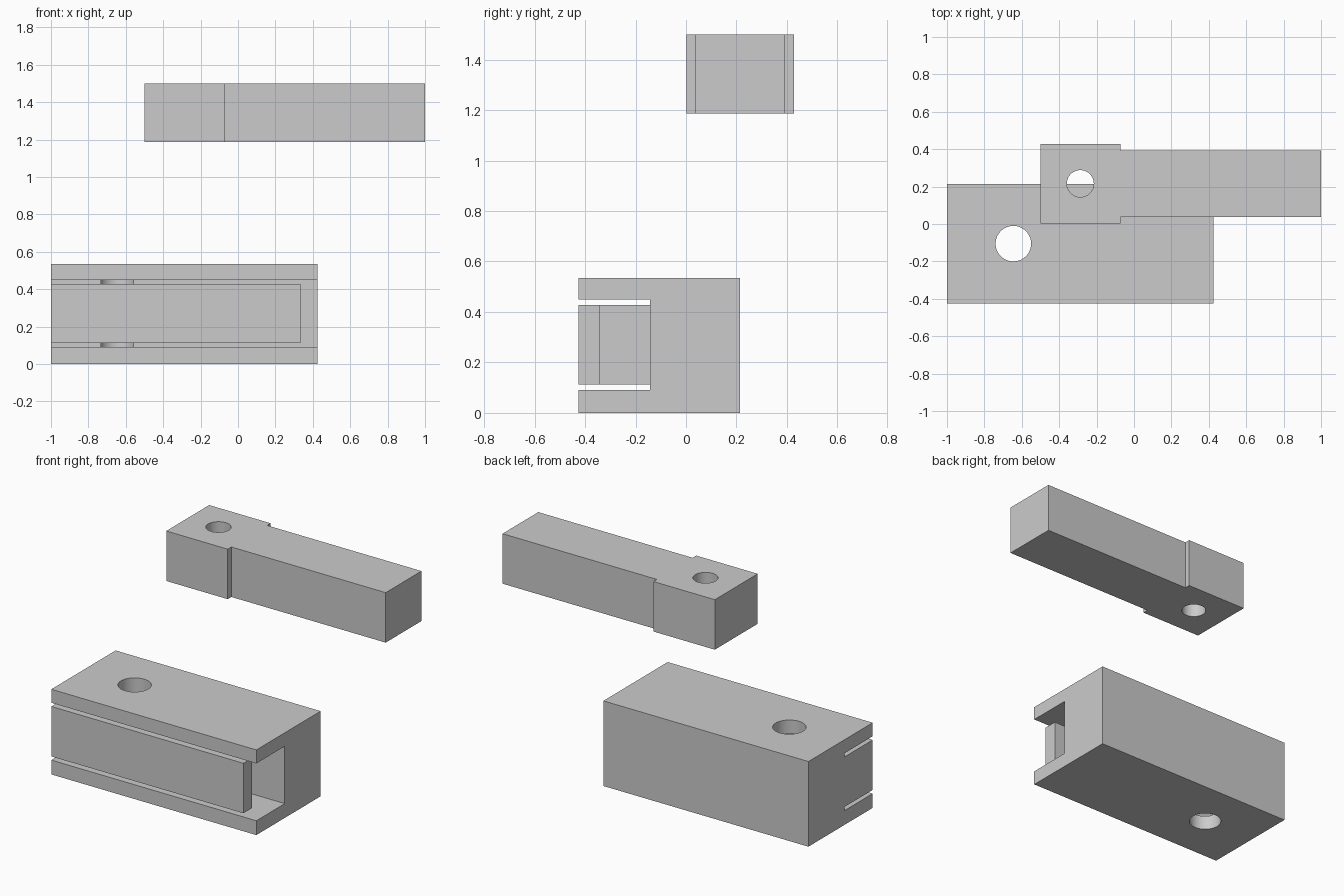
import bpy, bmesh

if "Cube" in bpy.data.objects:
    bpy.data.objects.remove(bpy.data.objects["Cube"])


def prism(name, outline, z0, z1):
    """Extrude an XY outline from z0 to z1."""
    bm = bmesh.new()
    face = bm.faces.new([bm.verts.new((x, y, z0)) for x, y in outline])
    top = bmesh.ops.extrude_face_region(bm, geom=[face])["geom"]
    verts = [g for g in top if isinstance(g, bmesh.types.BMVert)]
    bmesh.ops.translate(bm, verts=verts, vec=(0, 0, z1 - z0))
    bmesh.ops.recalc_face_normals(bm, faces=bm.faces[:])
    mesh = bpy.data.meshes.new(name)
    bm.to_mesh(mesh)
    bm.free()
    obj = bpy.data.objects.new(name, mesh)
    bpy.context.collection.objects.link(obj)
    return obj


def rect(x0, x1, y0, y1):
    return [(x0, y0), (x1, y0), (x1, y1), (x0, y1)]


def cylinder(name, x, y, r, z0, z1):
    bpy.ops.mesh.primitive_cylinder_add(vertices=48, radius=r, depth=z1 - z0,
                                        location=(x, y, (z0 + z1) / 2))
    bpy.context.object.name = name
    return bpy.context.object


def cut(target, cutter):
    """Subtract the cutter, apply, and remove it."""
    mod = target.modifiers.new("cut", 'BOOLEAN')
    mod.operation = 'DIFFERENCE'
    mod.solver = 'EXACT'
    mod.object = cutter
    bpy.context.view_layer.objects.active = target
    bpy.ops.object.modifier_apply(modifier=mod.name)
    bpy.data.objects.remove(cutter)


def smooth(obj):
    bpy.ops.object.select_all(action='DESELECT')
    obj.select_set(True)
    bpy.context.view_layer.objects.active = obj
    bpy.ops.object.shade_smooth_by_angle(angle=0.5)


# Housing block
housing = prism("housing", rect(-1, 0.425, -0.425, 0.213), 0, 0.535)

# Pocket behind the spring tongue, open at the right end
pocket = [(-0.911, -0.34), (0.335, -0.34), (0.335, -0.6), (0.6, -0.6),
          (0.6, -0.143), (-0.911, -0.143)]
cut(housing, prism("pocket_cutter", pocket, 0.09, 0.45))

# Slits above and below the tongue
for z0, z1 in ((0.09, 0.113), (0.427, 0.45)):
    cut(housing, prism("slit_cutter", rect(-1.2, 0.6, -0.6, -0.143), z0, z1))

# Pin hole through the housing
cut(housing, cylinder("pin_cutter", -0.645, -0.105, 0.095, -0.2, 0.8))
smooth(housing)

# Sliding arm with a wider head
arm = prism("arm", [(-0.5, 0.002), (-0.073, 0.002), (-0.073, 0.038), (1, 0.038),
                    (1, 0.393), (-0.073, 0.393), (-0.073, 0.428), (-0.5, 0.428)],
            1.186, 1.5)
cut(arm, cylinder("head_hole_cutter", -0.287, 0.216, 0.072, 1, 1.7))
smooth(arm)
